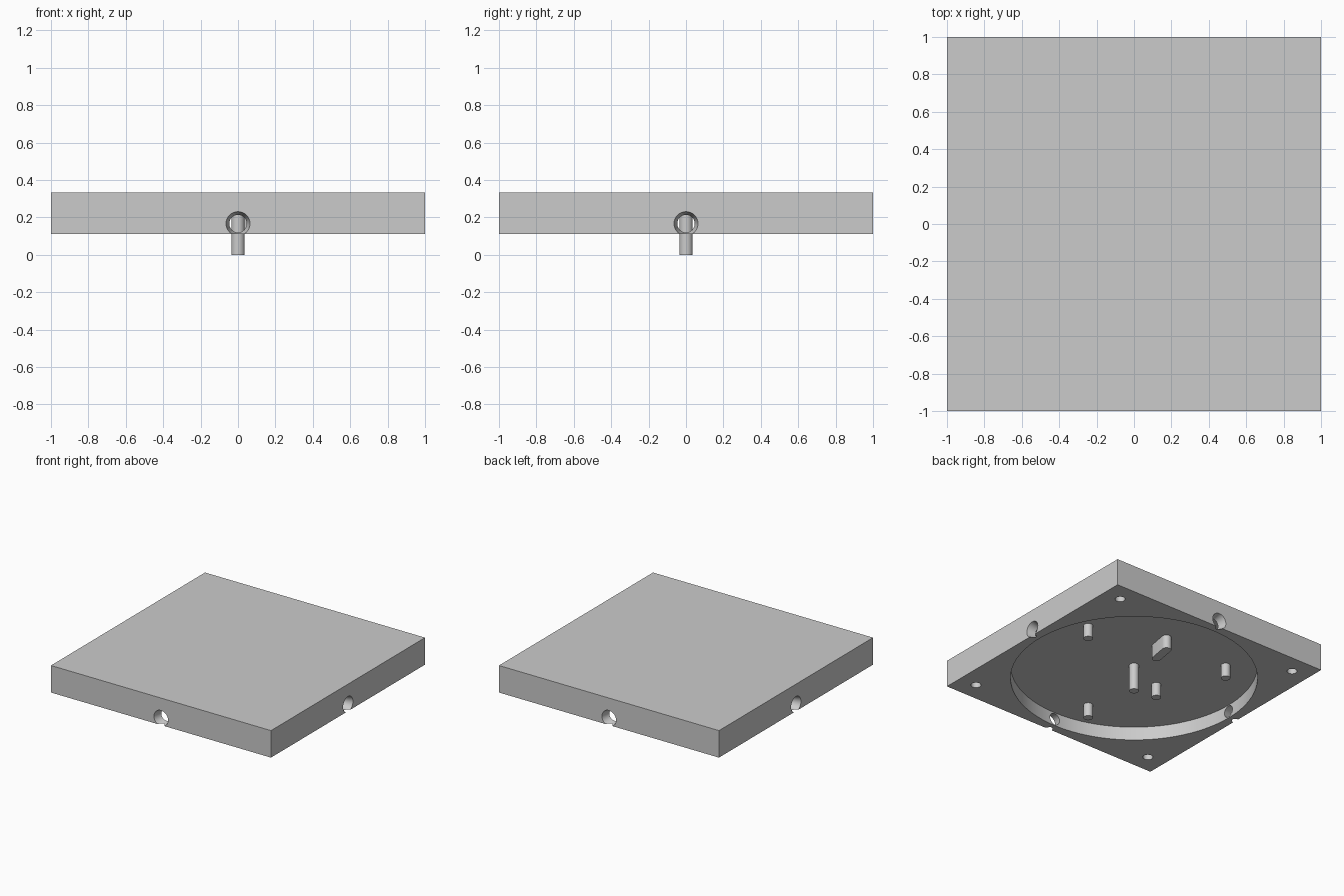
import bpy, bmesh, math
from mathutils import Matrix, Vector

if "Cube" in bpy.data.objects:
    bpy.data.objects.remove(bpy.data.objects["Cube"])

BOTTOM, CEILING, TOP = 0.111, 0.222, 0.333
PIN_R = 0.036
EMBED = CEILING + 0.01   # pins run slightly into the plate

grey = bpy.data.materials.new("plain grey")
grey.diffuse_color = (0.6, 0.6, 0.6, 1)
grey.use_nodes = True
grey.node_tree.nodes["Principled BSDF"].inputs["Base Color"].default_value = grey.diffuse_color


def finish(name, bm, smooth=True):
    me = bpy.data.meshes.new(name)
    bmesh.ops.recalc_face_normals(bm, faces=bm.faces)
    bm.to_mesh(me)
    bm.free()
    me.materials.append(grey)
    ob = bpy.data.objects.new(name, me)
    bpy.context.collection.objects.link(ob)
    if smooth:
        shade(ob)
    return ob


def shade(ob):
    bpy.ops.object.select_all(action='DESELECT')
    ob.select_set(True)
    bpy.context.view_layer.objects.active = ob
    bpy.ops.object.shade_smooth_by_angle(angle=math.radians(30))


def rod(name, a, b, r1, r2=None, segments=32, smooth=True):
    """Round rod or cone between two points."""
    a, b = Vector(a), Vector(b)
    d = b - a
    m = Matrix.Translation((a + b) / 2) @ d.to_track_quat('Z', 'Y').to_matrix().to_4x4()
    bm = bmesh.new()
    bmesh.ops.create_cone(bm, cap_ends=True, segments=segments, radius1=r1,
                          radius2=r1 if r2 is None else r2, depth=d.length, matrix=m)
    return finish(name, bm, smooth)


def polar(radius, degrees):
    t = math.radians(degrees)
    return radius * math.cos(t), radius * math.sin(t)


def cut(target, cutter):
    mod = target.modifiers.new("cut", 'BOOLEAN')
    mod.operation, mod.solver, mod.object = 'DIFFERENCE', 'EXACT', cutter
    bpy.context.view_layer.objects.active = target
    bpy.ops.object.modifier_apply(modifier=mod.name)
    bpy.data.objects.remove(cutter)


# square plate
bm = bmesh.new()
bmesh.ops.create_cube(bm, size=1, matrix=Matrix.Translation((0, 0, (BOTTOM + TOP) / 2))
                      @ Matrix.Diagonal((2, 2, TOP - BOTTOM, 1)))
plate = finish("plate", bm, smooth=False)

# round recess underneath
cut(plate, rod("recess_cutter", (0, 0, 0.03), (0, 0, CEILING), 0.93, segments=96, smooth=False))

# tapered hole through the middle of each side wall
for i in range(4):
    ix, iy = polar(0.88, 90 * i)
    ox, oy = polar(1.02, 90 * i)
    cut(plate, rod("side_hole_cutter", (ix, iy, 0.167), (ox, oy, 0.167),
                   0.035, 0.069, smooth=False))

# blind holes in the four corners of the underside
for sx in (-1, 1):
    for sy in (-1, 1):
        cut(plate, rod("corner_hole_cutter", (sx * 0.845, sy * 0.845, 0.05),
                       (sx * 0.845, sy * 0.845, CEILING), 0.038, smooth=False))
shade(plate)

# long centre pin
rod("centre_pin", (0, 0, 0), (0, 0, EMBED), PIN_R)

# short pins: three evenly spaced, one closer in
for i, (radius, angle) in enumerate([(0.69, 20), (0.69, 140), (0.69, 260), (0.336, 200)]):
    x, y = polar(radius, angle)
    rod(f"short_pin_{i + 1}", (x, y, BOTTOM), (x, y, EMBED), PIN_R)

# oblong pin pointing outward from the centre
bm = bmesh.new()
ring = []
for radius, start in ((0.49, -90), (0.34, 90)):
    cx, cy = polar(radius, 80)
    for k in range(17):
        dx, dy = polar(PIN_R, 80 + start + k * 180 / 16)
        ring.append(bm.verts.new((cx + dx, cy + dy, BOTTOM)))
face = bm.faces.new(ring)
ext = bmesh.ops.extrude_face_region(bm, geom=[face], use_keep_orig=True)
bmesh.ops.translate(bm, vec=(0, 0, EMBED - BOTTOM),
                    verts=[g for g in ext["geom"] if isinstance(g, bmesh.types.BMVert)])
finish("oblong_pin", bm)
